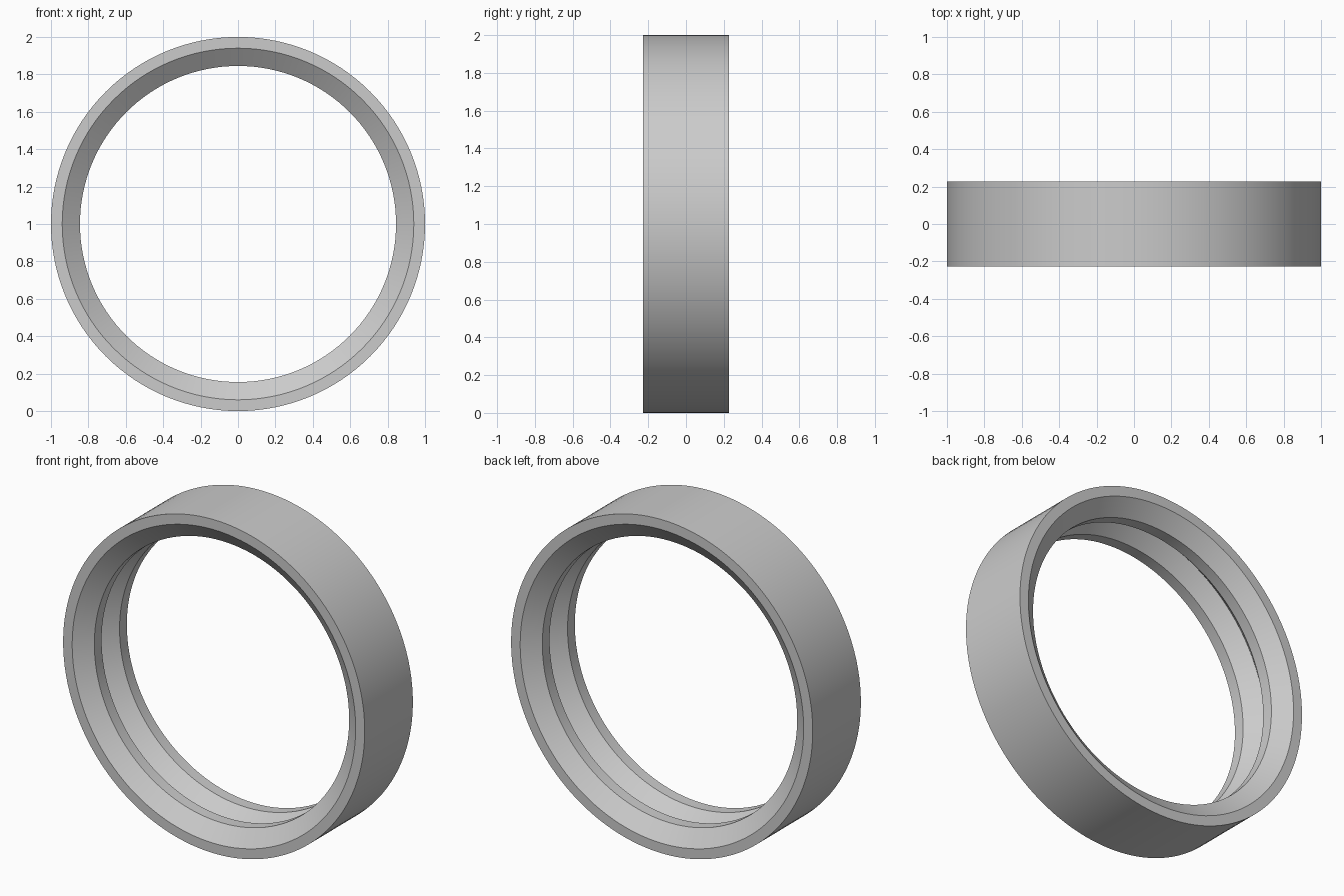
import bpy
import bmesh
import math

cube = bpy.data.objects.get("Cube")
if cube:
    bpy.data.objects.remove(cube, do_unlink=True)

# Single plain grey colour
GREY = (0.6, 0.6, 0.6, 1.0)
grey = bpy.data.materials.new("plain_grey")
grey.use_nodes = True
grey.diffuse_color = GREY
grey.node_tree.nodes["Principled BSDF"].inputs["Base Color"].default_value = GREY

# Half cross-section as (radius, depth): rim, lead-in bevel, land, groove floor
OUTER, RIM, BORE, GROOVE = 1.0, 0.94, 0.845, 0.93
half = [(OUTER, 0.228), (RIM, 0.228), (BORE, 0.154), (BORE, 0.085)]
front = [(r, -y) for r, y in half]
profile = front + [(GROOVE, 0.0)] + half[::-1]

# Revolve the cross-section around the ring's horizontal axis
bm = bmesh.new()
verts = [bm.verts.new((r, y, 1.0)) for r, y in profile]
edges = [bm.edges.new((a, b)) for a, b in zip(verts, verts[1:] + verts[:1])]
bmesh.ops.spin(bm, geom=verts + edges, cent=(0, 0, 1), axis=(0, 1, 0),
               angle=math.tau, steps=128, use_merge=True)
bmesh.ops.remove_doubles(bm, verts=bm.verts, dist=0.0001)
bmesh.ops.recalc_face_normals(bm, faces=bm.faces)

mesh = bpy.data.meshes.new("grooved_ring")
bm.to_mesh(mesh)
bm.free()
mesh.materials.append(grey)
ring = bpy.data.objects.new("grooved_ring", mesh)
bpy.context.collection.objects.link(ring)

# Smooth round the ring, crisp at the profile corners
bpy.ops.object.select_all(action='DESELECT')
ring.select_set(True)
bpy.context.view_layer.objects.active = ring
bpy.ops.object.shade_smooth_by_angle(angle=math.radians(30))
